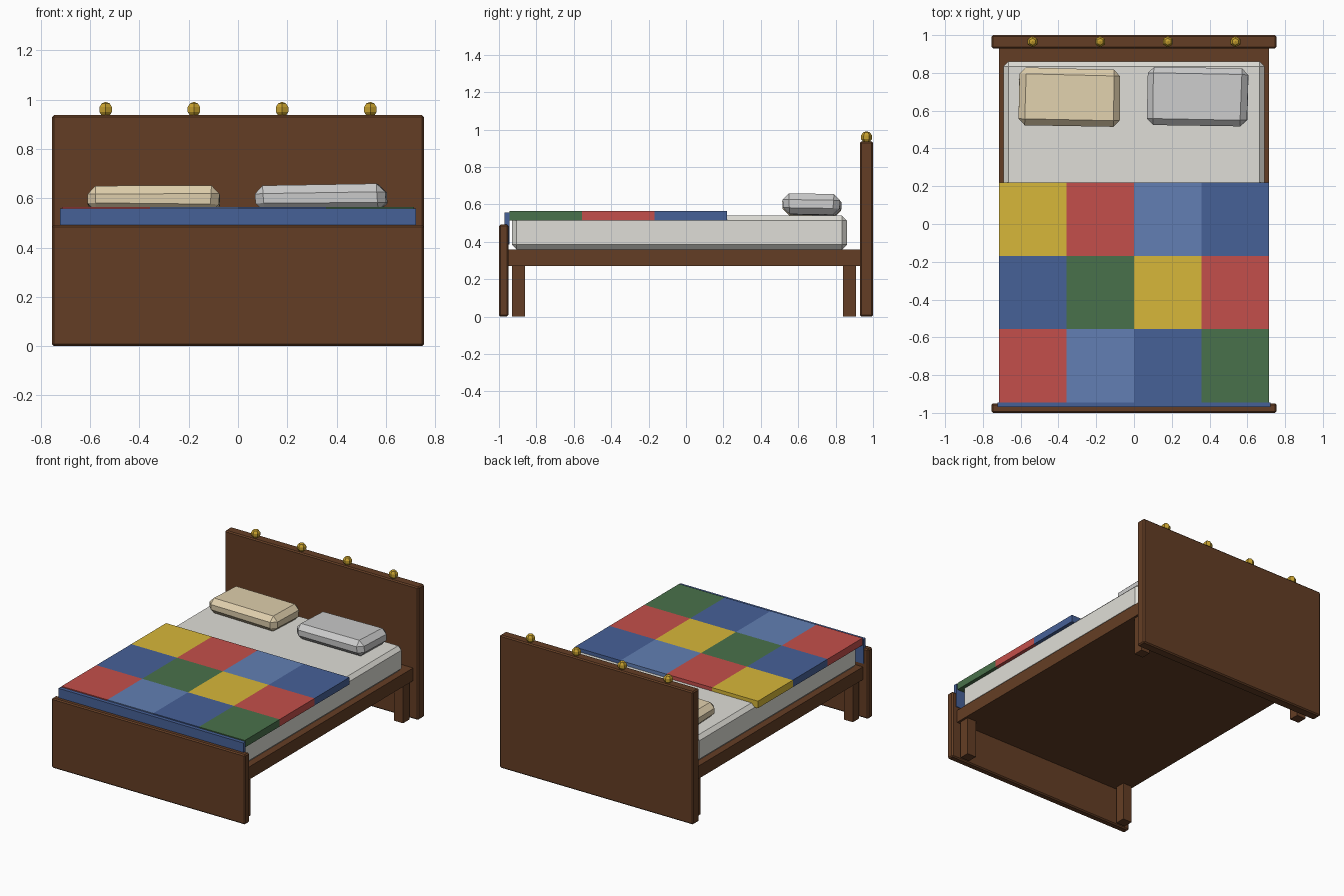
import bpy, bmesh, random
from math import radians
from mathutils import Vector

if "Cube" in bpy.data.objects:
    bpy.data.objects.remove(bpy.data.objects["Cube"])

random.seed(4)


def material(name, r, g, b):
    # sRGB 0-255 to linear
    m = bpy.data.materials.new(name)
    m.diffuse_color = [(c / 255) ** 2.2 for c in (r, g, b)] + [1]
    m.use_nodes = True
    m.node_tree.nodes["Principled BSDF"].inputs["Base Color"].default_value = m.diffuse_color
    return m


wood = material("wood", 100, 64, 41)
sheet = material("sheet", 222, 221, 214)
tan = material("tan_cloth", 224, 207, 172)
white = material("white_cloth", 226, 226, 224)
brass = material("brass", 196, 158, 50)
patch_mats = {
    "Y": material("yellow", 214, 182, 60),
    "R": material("red", 194, 80, 76),
    "L": material("light_blue", 98, 126, 178),
    "B": material("blue", 72, 97, 150),
    "G": material("green", 74, 112, 76),
}


def finish(bm, name, mat):
    me = bpy.data.meshes.new(name)
    bm.to_mesh(me)
    bm.free()
    ob = bpy.data.objects.new(name, me)
    bpy.context.collection.objects.link(ob)
    me.materials.append(mat)
    return ob


def box(name, lo, hi, mat, bevel=0, jitter=0, centre_origin=False):
    """Box between two corners, with optional chamfer and corner jitter."""
    lo, hi = Vector(lo), Vector(hi)
    mid, size = (lo + hi) / 2, hi - lo
    bm = bmesh.new()
    bmesh.ops.create_cube(bm, size=1)
    bmesh.ops.scale(bm, vec=size, verts=bm.verts)
    for v in bm.verts:
        v.co += Vector([random.uniform(-jitter, jitter) for _ in range(3)])
    if bevel:
        bmesh.ops.bevel(bm, geom=bm.edges[:], offset=bevel, segments=1,
                        profile=0.5, affect='EDGES')
    ob = finish(bm, name, mat)
    ob.location = mid
    return ob


# Wooden boards, platform and legs
box("headboard", (-0.755, 0.93, 0), (0.755, 1, 0.937), wood, 0.008)
box("footboard", (-0.755, -1, 0), (0.755, -0.95, 0.492), wood, 0.008)
box("bed_frame", (-0.715, -0.955, 0.27), (0.715, 0.935, 0.36), wood)
for sx in (-1, 1):
    for y, end in ((-0.895, "front"), (0.875, "back")):
        box(end + "_leg", (sx * 0.665 - 0.035, y - 0.035, 0),
            (sx * 0.665 + 0.035, y + 0.035, 0.27), wood)

# Mattress
box("mattress", (-0.69, -0.93, 0.36), (0.69, 0.86, 0.54), sheet, 0.025)

# Patchwork quilt: rows from head to foot, one slab with a material per patch
rows = ["YRLB", "BGYR", "RLBG"]
w, d = 1.43 / 4, 1.165 / 3
for r, row in enumerate(rows):
    for c, key in enumerate(row):
        x, y = -0.715 + c * w, 0.22 - r * d
        box("quilt_patch", (x, y - d, 0.515), (x + w, y, 0.565), patch_mats[key])
box("quilt_foot_drop", (-0.722, -0.97, 0.385), (0.722, -0.945, 0.558), patch_mats["B"])

# Pillows
left = box("left_pillow", (-0.607, 0.52, 0.54), (-0.073, 0.822, 0.645), tan, 0.034, 0.005)
left.rotation_euler = (radians(-1.5), radians(-0.3), radians(-1))
right = box("right_pillow", (0.073, 0.522, 0.543), (0.602, 0.824, 0.65), white, 0.034, 0.006)
right.rotation_euler = (radians(-1.5), radians(-1.5), radians(-1))

# Brass knobs along the headboard
for x in (-0.537, -0.179, 0.179, 0.537):
    bm = bmesh.new()
    bmesh.ops.create_uvsphere(bm, u_segments=6, v_segments=5, radius=0.031)
    finish(bm, "headboard_knob", brass).location = (x, 0.965, 0.96)
